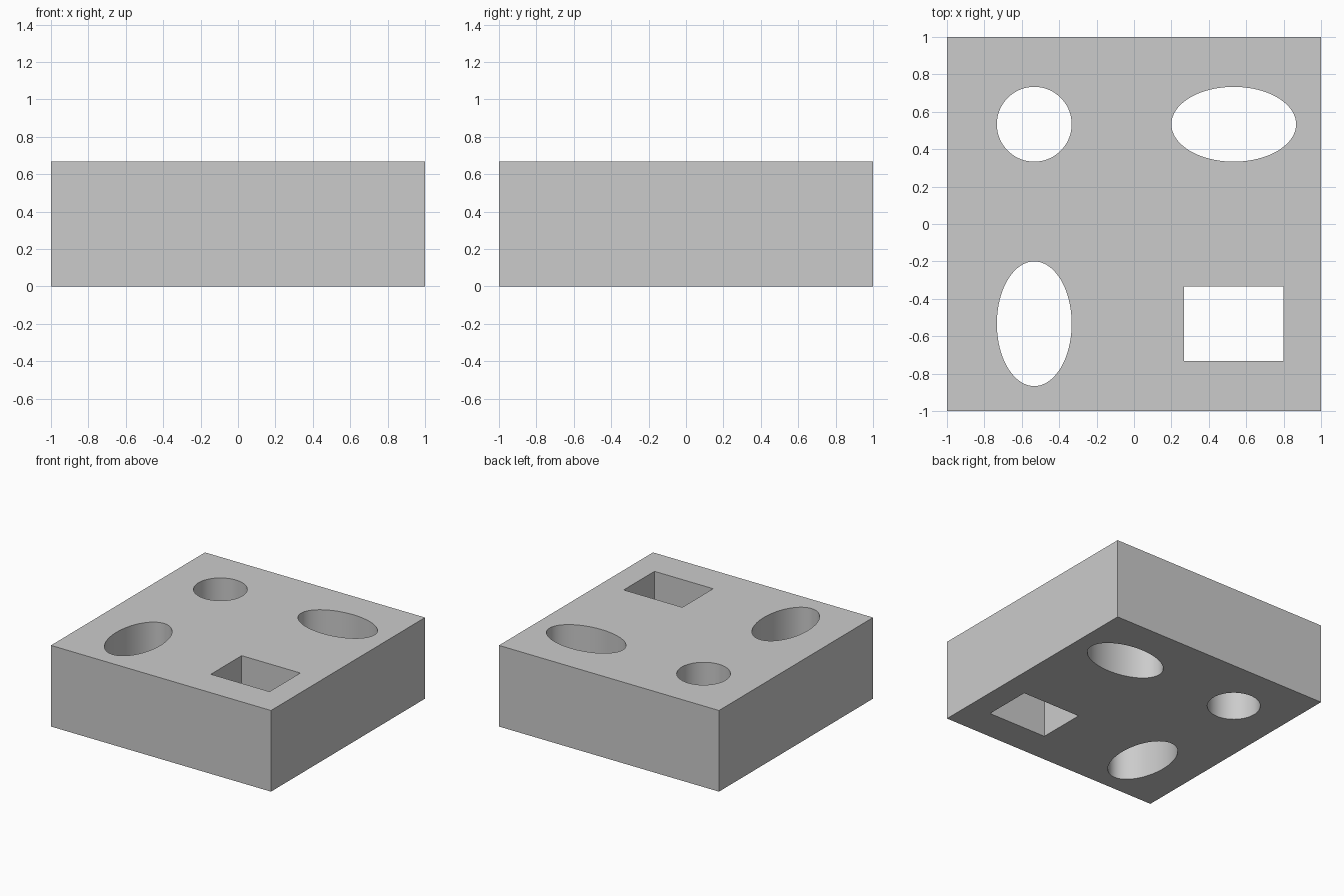
import bpy
import math

if "Cube" in bpy.data.objects:
    bpy.data.objects.remove(bpy.data.objects["Cube"])

HEIGHT = 2 / 3

# Solid block
bpy.ops.mesh.primitive_cube_add(size=1, location=(0, 0, HEIGHT / 2))
block = bpy.context.object
block.name = "block_with_holes"
block.scale = (2, 2, HEIGHT)
bpy.ops.object.transform_apply(location=True, rotation=False, scale=True)


def cut_hole(x, y, width, depth, is_round):
    """Cut a vertical through hole into the block."""
    if is_round:
        bpy.ops.mesh.primitive_cylinder_add(vertices=96, radius=0.5, depth=1)
    else:
        bpy.ops.mesh.primitive_cube_add(size=1)
    cutter = bpy.context.object
    cutter.name = "hole_cutter"
    cutter.location = (x, y, HEIGHT / 2)
    cutter.scale = (width, depth, HEIGHT * 2)
    cutter.hide_render = True
    bpy.ops.object.transform_apply(location=True, rotation=False, scale=True)

    mod = block.modifiers.new("hole", 'BOOLEAN')
    mod.operation = 'DIFFERENCE'
    mod.solver = 'EXACT'
    mod.object = cutter
    bpy.ops.object.select_all(action='DESELECT')
    bpy.context.view_layer.objects.active = block
    block.select_set(True)
    bpy.ops.object.modifier_apply(modifier=mod.name)
    bpy.data.objects.remove(cutter)


# Round hole, two oval holes and a rectangular hole
C = 0.5333
cut_hole(-C, C, 0.4, 0.4, True)
cut_hole(C, C, 0.6667, 0.4, True)
cut_hole(-C, -C, 0.4, 0.6667, True)
cut_hole(C, -C, 0.5333, 0.4, False)

# Smooth hole walls, crisp edges
bpy.ops.object.shade_smooth_by_angle(angle=math.radians(30))
